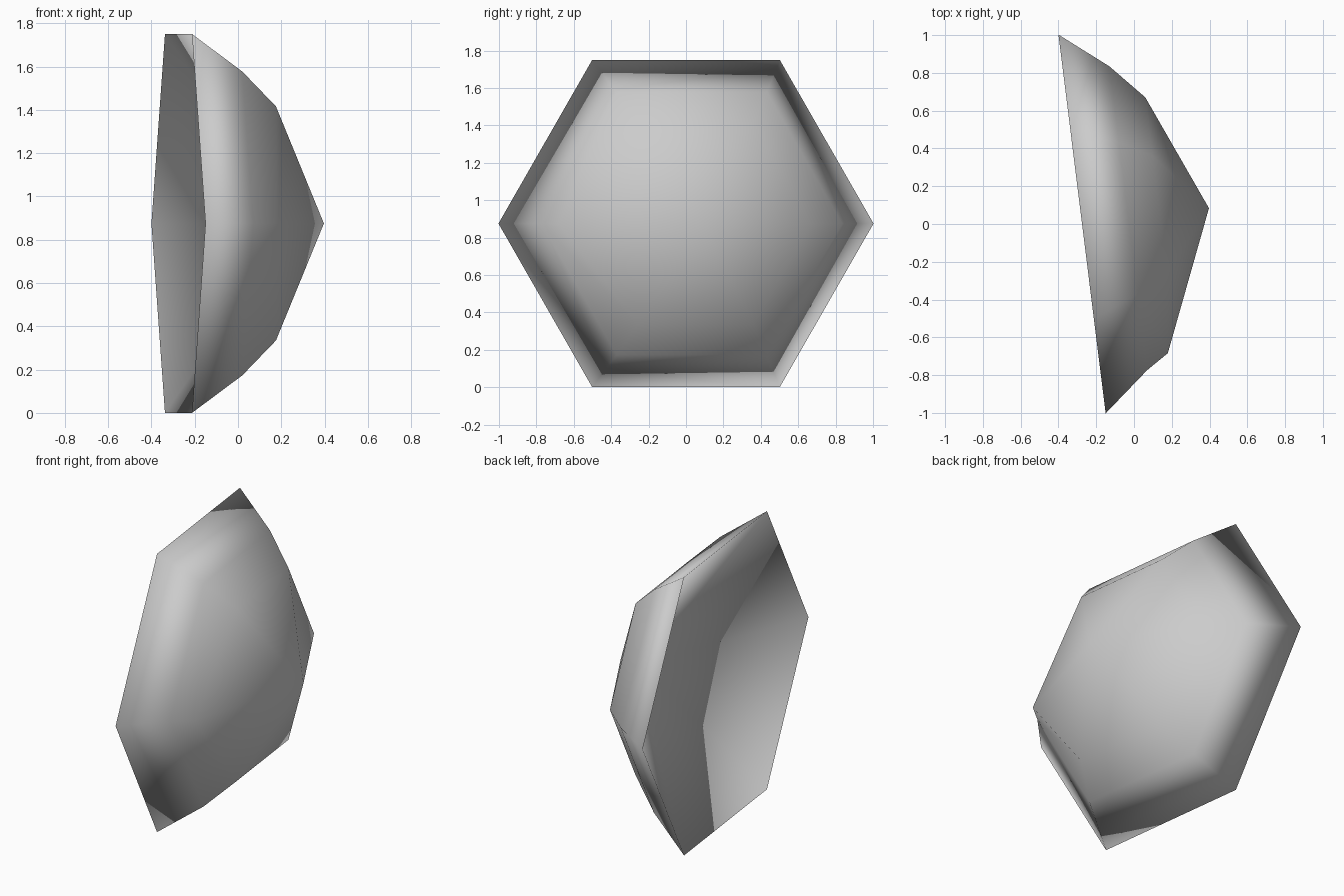
import bpy, bmesh, math

if "Cube" in bpy.data.objects:
    bpy.data.objects.remove(bpy.data.objects["Cube"])

TILT = math.radians(7.1)
CENTRE_X, CENTRE_Z = -0.275, 0.875


def place(height, radius, angle):
    """Point in the tilted frame of the dome axis -> world position."""
    ly, lz = radius * math.cos(angle), radius * math.sin(angle)
    return (CENTRE_X + height * math.cos(TILT) - ly * math.sin(TILT),
            height * math.sin(TILT) + ly * math.cos(TILT),
            CENTRE_Z + lz)


# rings of the six-sided dome: (height along axis, radius)
RINGS = [(0.0, 1.0104), (0.247, 0.81), (0.415, 0.624)]
APEX = 0.677
HOLLOW = 0.55   # depth of the pyramid-shaped hollow in the back

bm = bmesh.new()
rings = []
for i, (h, r) in enumerate(RINGS):
    ring = []
    for k in range(6):
        hh, rr = h, r
        if i == 2 and k == 3:      # wider shoulder on the front side
            hh, rr = 0.366, 0.735
        ring.append(bm.verts.new(place(hh, rr, k * math.pi / 3)))
    rings.append(ring)
apex = bm.verts.new(place(APEX, 0, 0))
pit = bm.verts.new(place(HOLLOW, 0, 0))

# dome sides
for low, high in zip(rings, rings[1:]):
    for k in range(6):
        n = (k + 1) % 6
        bm.faces.new((low[k], low[n], high[n], high[k]))
# dome tip and hollow back
for k in range(6):
    n = (k + 1) % 6
    bm.faces.new((rings[-1][k], rings[-1][n], apex))
    bm.faces.new((rings[0][n], rings[0][k], pit))

bmesh.ops.recalc_face_normals(bm, faces=bm.faces)
for f in bm.faces:
    f.smooth = True

mesh = bpy.data.meshes.new("hexagonal_dome")
bm.to_mesh(mesh)
bm.free()

# plain grey material
grey = bpy.data.materials.new("light grey")
grey.diffuse_color = (0.6, 0.6, 0.6, 1.0)
grey.use_nodes = True
grey.node_tree.nodes["Principled BSDF"].inputs["Base Color"].default_value = grey.diffuse_color
mesh.materials.append(grey)

dome = bpy.data.objects.new("hexagonal_dome", mesh)
bpy.context.collection.objects.link(dome)
